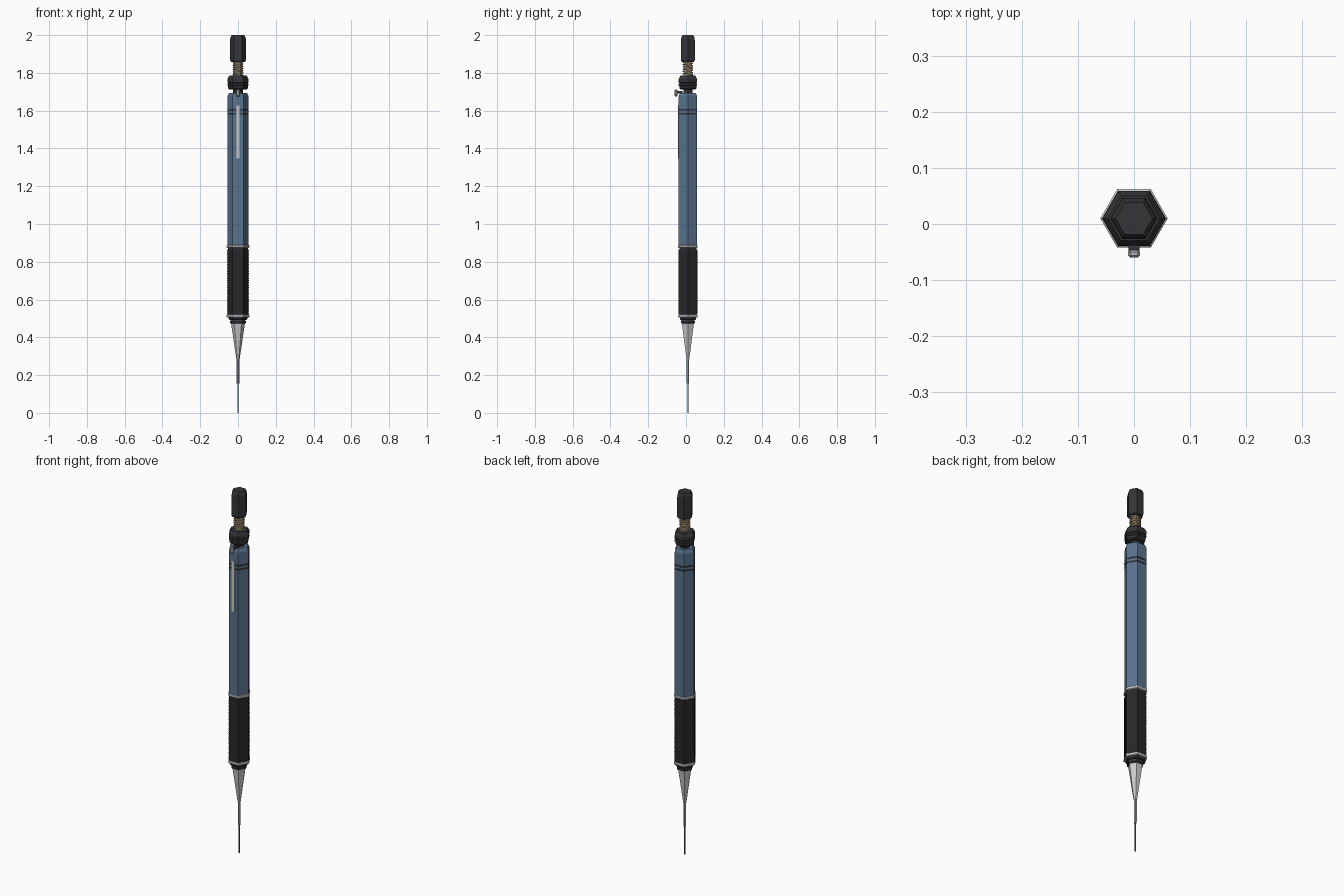
import bpy, bmesh, math
from mathutils import Vector

if "Cube" in bpy.data.objects:
    bpy.data.objects.remove(bpy.data.objects["Cube"])

CY = 0.01  # pencil axis; the clip sticks out at the front


def material(name, rgb):
    m = bpy.data.materials.new(name)
    m.diffuse_color = (*rgb, 1)
    m.use_nodes = True
    m.node_tree.nodes["Principled BSDF"].inputs["Base Color"].default_value = m.diffuse_color
    return m


BLUE = material("blue", (0.10, 0.17, 0.27))
BLACK = material("black", (0.035, 0.035, 0.04))
GRIP = material("grip_black", (0.02, 0.02, 0.022))
BRASS = material("brass", (0.50, 0.40, 0.24))
SILVER = material("silver", (0.62, 0.62, 0.64))
STEEL = material("steel", (0.45, 0.45, 0.48))
LEAD = material("lead", (0.12, 0.12, 0.15))


def add_object(name, bm, mat):
    bmesh.ops.recalc_face_normals(bm, faces=bm.faces)
    me = bpy.data.meshes.new(name)
    bm.to_mesh(me)
    bm.free()
    ob = bpy.data.objects.new(name, me)
    me.materials.append(mat)
    bpy.context.collection.objects.link(ob)
    return ob


def loft(name, rings, mat):
    bm = bmesh.new()
    rows = [[bm.verts.new(p) for p in r] for r in rings]
    n = len(rows[0])
    for a, b in zip(rows, rows[1:]):
        for i in range(n):
            j = (i + 1) % n
            bm.faces.new((a[i], a[j], b[j], b[i]))
    bm.faces.new(rows[0])
    bm.faces.new(rows[-1])
    return add_object(name, bm, mat)


def ring(r, z, sides=6):
    return [Vector((r * math.cos(k * math.tau / sides),
                    CY + r * math.sin(k * math.tau / sides), z)) for k in range(sides)]


def prism(name, profile, mat, sides=6):
    return loft(name, [ring(r, z, sides) for r, z in profile], mat)


def box(name, size, loc, mat, bevel=0.0):
    bm = bmesh.new()
    bmesh.ops.create_cube(bm, size=1)
    for v in bm.verts:
        v.co = Vector(a * b for a, b in zip(v.co, size)) + Vector(loc)
    if bevel:
        bmesh.ops.bevel(bm, geom=bm.edges[:], offset=bevel, segments=1, affect='EDGES')
    return add_object(name, bm, mat)


# Lead, guide tube and tapered nose
prism("lead", [(0.0035, 0), (0.0035, 0.16)], LEAD)
prism("guide_tube", [(0.0065, 0.155), (0.0075, 0.165), (0.0075, 0.30)], STEEL)
prism("nose_cone", [(0.009, 0.285), (0.011, 0.30), (0.036, 0.47), (0.036, 0.48)], SILVER)

# Stepped collar between nose and grip
prism("nose_ring", [(0.039, 0.474), (0.043, 0.477), (0.043, 0.486), (0.039, 0.489)], BLACK)
prism("nose_neck", [(0.038, 0.486), (0.038, 0.497)], STEEL)
prism("nose_collar", [(0.045, 0.492), (0.049, 0.496), (0.049, 0.508)], BLACK)


# Silver rings at both ends of the grip
for name, z in (("lower_grip_ring", 0.505), ("upper_grip_ring", 0.874)):
    prism(name, [(0.056, z), (0.060, z + 0.003), (0.060, z + 0.013), (0.056, z + 0.016)], SILVER)
prism("grip_core", [(0.052, 0.51), (0.052, 0.88)], BLACK)

# Knurled grip: checkerboard of raised points on a hexagonal sleeve
COLS, ROWS = 8, 56
sleeve = []
for row in range(ROWS + 1):
    z = 0.521 + 0.345 * row / ROWS
    hi, lo = ring(0.0585, z), ring(0.0548, z)
    pts = []
    for s in range(6):
        for c in range(COLS):
            h = hi if (c + row) % 2 and 0 < row < ROWS else lo
            pts.append(h[s].lerp(h[(s + 1) % 6], c / COLS))
    sleeve.append(pts)
loft("knurled_grip", sleeve, GRIP)

# Barrel with chamfered shoulder and two dark bands
prism("barrel", [(0.056, 0.889), (0.056, 1.675), (0.053, 1.685), (0.046, 1.694)], BLUE)
for i, z in enumerate((1.580, 1.601)):
    prism(f"barrel_band_{i + 1}", [(0.0555, z), (0.0568, z + 0.001), (0.0568, z + 0.008),
                                   (0.0555, z + 0.009)], BLACK)

# Neck and stepped upper collar
prism("upper_neck", [(0.027, 1.69), (0.027, 1.72)], BLACK)
prism("upper_collar", [(0.046, 1.713), (0.052, 1.719), (0.052, 1.731), (0.056, 1.734),
                       (0.056, 1.742), (0.051, 1.746), (0.056, 1.750), (0.056, 1.768),
                       (0.046, 1.785)], BLACK)

# Spring around the push rod
prism("push_rod", [(0.023, 1.78), (0.023, 1.87)], BRASS)
cu = bpy.data.curves.new("spring", 'CURVE')
cu.dimensions = '3D'
cu.bevel_depth = 0.0035
cu.bevel_resolution = 1
sp = cu.splines.new('POLY')
TURNS, STEPS = 6, 12
sp.points.add(TURNS * STEPS)
for k, p in enumerate(sp.points):
    a = k * math.tau / STEPS
    p.co = (0.025 * math.cos(a), CY + 0.025 * math.sin(a), 1.787 + 0.072 * k / (TURNS * STEPS), 1)
cu.materials.append(BRASS)
bpy.context.collection.objects.link(bpy.data.objects.new("spring", cu))

# Push button cap
prism("push_button", [(0.036, 1.858), (0.042, 1.866), (0.042, 1.975), (0.040, 1.988),
                      (0.033, 2.0)], BLACK)

# Clip: flat bar on the front face, with bracket and knob above
box("clip_bar", (0.017, 0.006, 0.28), (0, -0.0395, 1.488), SILVER)
box("clip_bracket", (0.020, 0.034, 0.012), (0, -0.035, 1.698), BLACK)
box("clip_knob", (0.021, 0.014, 0.038), (0, -0.053, 1.694), STEEL, 0.004)
